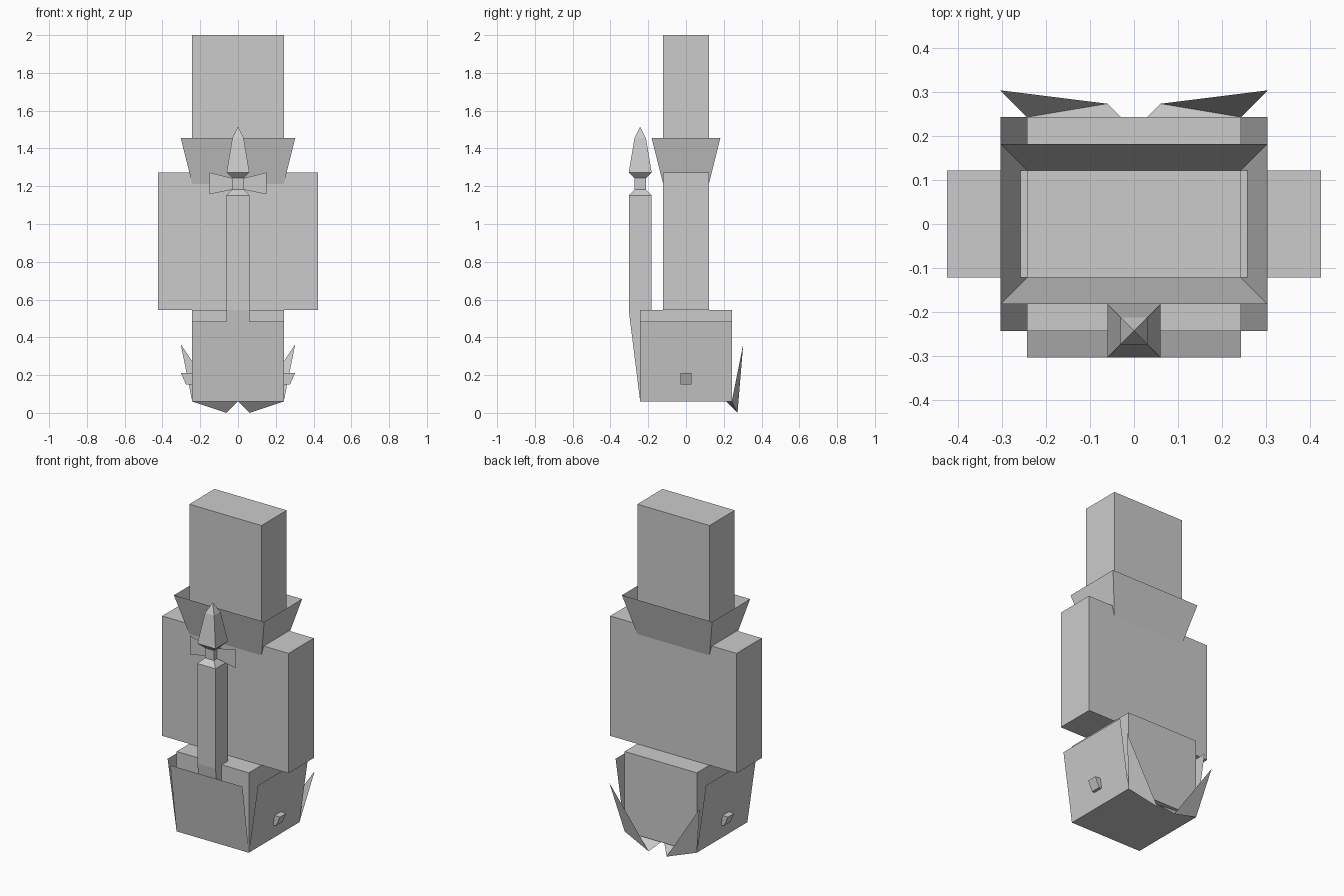
import bpy

if "Cube" in bpy.data.objects:
    bpy.data.objects.remove(bpy.data.objects["Cube"])

U = 2.0 / 33.0  # model unit: total height is 33 units


def mesh(name, verts, faces):
    me = bpy.data.meshes.new(name)
    me.from_pydata([(x * U, y * U, z * U) for x, y, z in verts], [], faces)
    me.update()
    ob = bpy.data.objects.new(name, me)
    bpy.context.collection.objects.link(ob)
    return ob


def loft(name, rings, cy=0, caps=True):
    """Stack of rectangles (half_x, half_y, z[, y shift])."""
    verts, faces = [], []
    for r in rings:
        hx, hy, z = r[:3]
        y = cy + (r[3] if len(r) > 3 else 0)
        verts += [(-hx, y - hy, z), (hx, y - hy, z), (hx, y + hy, z), (-hx, y + hy, z)]
    for k in range(len(rings) - 1):
        a = 4 * k
        for i in range(4):
            j = (i + 1) % 4
            faces.append((a + i, a + j, a + 4 + j, a + 4 + i))
    if caps:
        n = len(verts)
        faces += [(3, 2, 1, 0), (n - 4, n - 3, n - 2, n - 1)]
    return mesh(name, verts, faces)


def both_sides(name, verts, faces):
    """Make a part on +x and its mirror image on -x."""
    mesh(name + "_right", verts, faces)
    mesh(name + "_left", [(-x, y, z) for x, y, z in verts], [f[::-1] for f in faces])


def lean(z):
    """Outward position of the leaning panels at height z."""
    return 4 + (z - 1) / 7


# Main blocks
loft("upper_block", [(4, 2, 21), (4, 2, 33)])
loft("middle_block", [(7, 2, 9), (7, 2, 21)])
loft("base_block", [(4, 4, 1), (4, 4, 9)])

# Open flared collar
loft("collar", [(4, 2, 20), (5, 3, 24)], caps=False)

# Leaning sheets around the base
mesh("front_panel", [(-4, -4, 1), (4, -4, 1), (4, -5, 8), (-4, -5, 8)], [(0, 1, 2, 3)])
both_sides("side_panel", [(4, -4, 1), (4, 4, 1), (5, 4, 8), (5, -4, 8)], [(0, 1, 2, 3)])

# Small plates and pegs on the side panels
e = 0.04
lo, hi = 2.3, 4.85
both_sides("side_plate",
           [(lean(lo) + e, -1.5, lo), (lean(lo) + e, 1.5, lo),
            (lean(hi) + e, 1.5, hi), (lean(hi) + e, -1.5, hi)], [(0, 1, 2, 3)])
profile = [(4, 2.5), (4.55, 2.5), (5, 3.5), (4, 3.5)]
both_sides("side_peg",
           [(x, y, z) for y in (-0.5, 0.5) for x, z in profile],
           [(0, 1, 2, 3), (7, 6, 5, 4)] +
           [(i, i + 4, (i + 1) % 4 + 4, (i + 1) % 4) for i in range(4)])

# Claw-like flaps at the rear corners
both_sides("rear_flap", [(4, 4, 1), (5, 5, 6), (1, 4.5, 0), (0, 3.5, 1)],
           [(0, 1, 2), (0, 2, 3)])

# Post at the front: bent shaft, neck and pointed head
loft("post_shaft", [(1, 1, 1, 1), (1, 1, 9), (1, 1, 19), (0.5, 0.5, 19.5),
                    (0.5, 0.5, 20.5), (1, 1, 21)], cy=-4)
loft("post_tip", [(1, 1, 21), (0.5, 0.5, 24), (0.001, 0.001, 25)], cy=-4)

# Thin flared guard on the neck
both_sides("post_guard", [(0.5, -4, 19.5), (2.5, -4, 19.1), (2.5, -4, 21), (0.5, -4, 20.5)],
           [(0, 1, 2, 3)])
